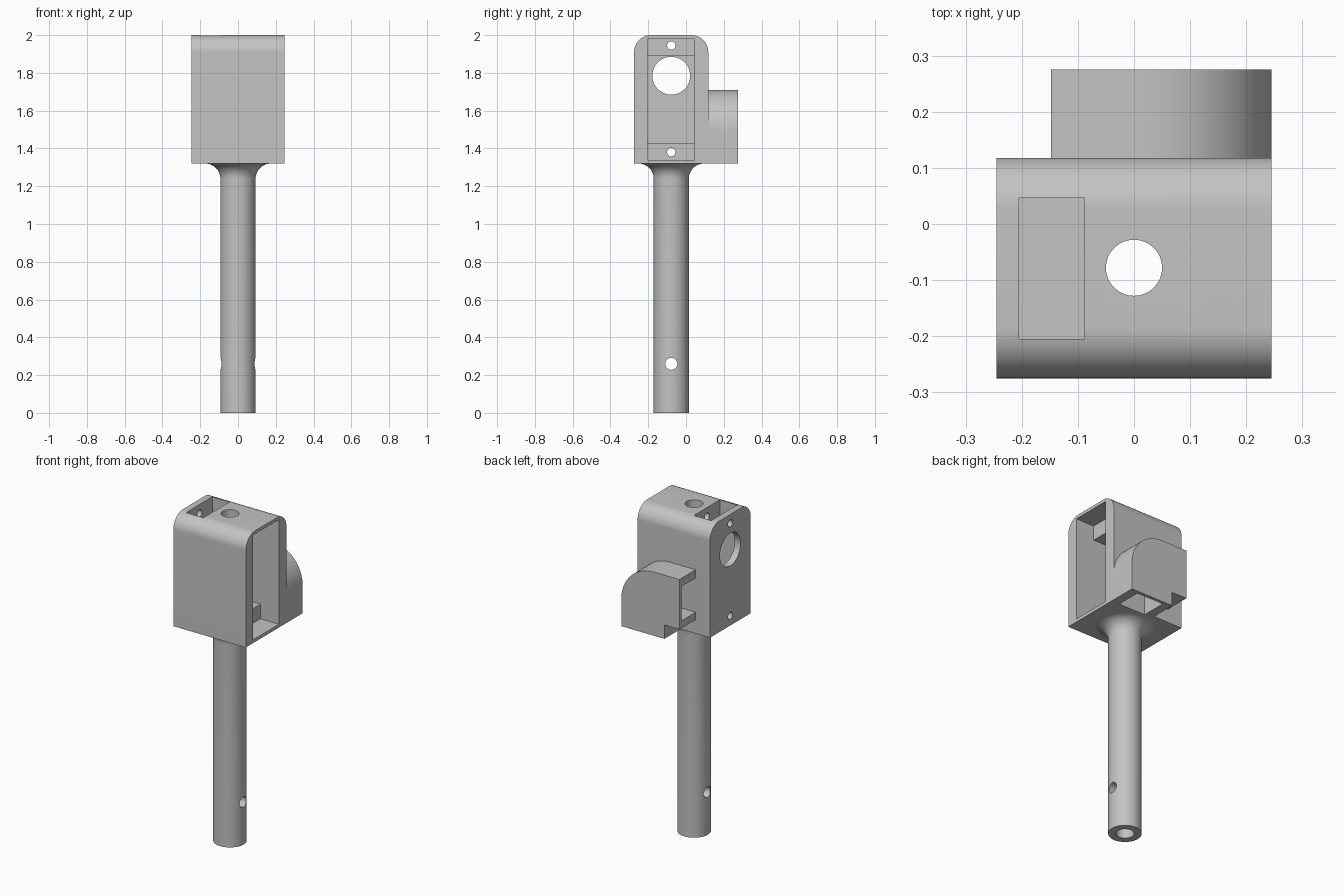
import bpy, bmesh, math
from mathutils import Matrix, Vector

if "Cube" in bpy.data.objects:
    bpy.data.objects.remove(bpy.data.objects["Cube"], do_unlink=True)

grey = bpy.data.materials.new("plain grey")
grey.use_nodes = True
colour = (0.55, 0.55, 0.55, 1)
grey.diffuse_color = colour
grey.node_tree.nodes["Principled BSDF"].inputs["Base Color"].default_value = colour

AXIS_Y = -0.078      # shaft and bore centre line
HALF = 0.245         # half width of the housing
BACK = 0.118         # back face of the housing
BASE = 1.32          # underside of the housing


def make(name, bm):
    bmesh.ops.recalc_face_normals(bm, faces=bm.faces)
    mesh = bpy.data.meshes.new(name)
    bm.to_mesh(mesh)
    bm.free()
    mesh.materials.append(grey)
    ob = bpy.data.objects.new(name, mesh)
    bpy.context.collection.objects.link(ob)
    return ob


def prism(name, points, direction):
    """Extrude a closed outline of 3D points."""
    bm = bmesh.new()
    face = bm.faces.new([bm.verts.new(p) for p in points])
    moved = bmesh.ops.extrude_face_region(bm, geom=[face])["geom"]
    verts = [g for g in moved if isinstance(g, bmesh.types.BMVert)]
    bmesh.ops.translate(bm, verts=verts, vec=Vector(direction))
    return make(name, bm)


def box(name, x, y, z):
    outline = [(x[0], y[0], z[0]), (x[1], y[0], z[0]), (x[1], y[1], z[0]), (x[0], y[1], z[0])]
    return prism(name, outline, (0, 0, z[1] - z[0]))


def rod(name, radius, length, centre, along_x=False, sides=48):
    bm = bmesh.new()
    turn = Matrix.Rotation(math.pi / 2, 4, 'Y') if along_x else Matrix()
    bmesh.ops.create_cone(bm, cap_ends=True, segments=sides, radius1=radius, radius2=radius,
                          depth=length, matrix=Matrix.Translation(centre) @ turn)
    return make(name, bm)


def arc(cx, cz, r, start, end, steps=16):
    angles = [math.radians(start + (end - start) * i / steps) for i in range(steps + 1)]
    return [(cx + r * math.cos(a), cz + r * math.sin(a)) for a in angles]


def combine(target, tool, operation):
    mod = target.modifiers.new(operation, 'BOOLEAN')
    mod.operation, mod.solver, mod.object = operation, 'EXACT', tool
    bpy.context.view_layer.objects.active = target
    bpy.ops.object.modifier_apply(modifier=mod.name)
    bpy.data.objects.remove(tool, do_unlink=True)


# Housing block with rounded upper edges
front, r = -0.275, 0.09
outline = [(front, BASE), (BACK, BASE)]
outline += arc(BACK - r, 2 - r, r, 0, 90) + arc(front + r, 2 - r, r, 90, 180)
body = prism("motor_housing_and_shaft", [(-HALF, y, z) for y, z in outline], (2 * HALF, 0, 0))

# Side cover on the back, rounded towards the left
cx, cz, r = 0.025, 1.49, 0.22
outline = [(-0.148, BASE), (HALF, BASE)] + arc(cx, cz, r, 0, 90, 24) + [(-0.148, cz + r)]
cover = prism("side_cover", [(x, 0.09, z) for x, z in outline], (0, 0.185, 0))
combine(body, cover, 'UNION')

# Shaft turned from a profile with a flared top
radius, flare = 0.093, 0.08
profile = [(0, 0), (radius, 0)]
profile += arc(radius + flare, BASE - flare, flare, 180, 90, 12)
profile += [(radius + flare, BASE + 0.01), (0, BASE + 0.01)]
bm = bmesh.new()
verts = [bm.verts.new((x, 0, z)) for x, z in profile]
edges = [bm.edges.new(pair) for pair in zip(verts, verts[1:])]
bmesh.ops.spin(bm, geom=verts + edges, axis=(0, 0, 1), cent=(0, 0, 0),
               angle=2 * math.pi, steps=64)
bmesh.ops.remove_doubles(bm, verts=bm.verts, dist=0.0001)
bmesh.ops.translate(bm, verts=bm.verts, vec=(0, AXIS_Y, 0))
combine(body, make("shaft", bm), 'UNION')

# Motor cavity: mounting slot, deep middle and top pocket
slot = (-0.205, 0.046)
cuts = [
    box("mounting_slot", (0.12, 0.3), slot, (1.34, 1.98)),
    box("motor_cavity", (-0.15, 0.2), slot, (1.43, 1.89)),
    box("top_pocket", (-0.205, -0.088), slot, (1.34, 2.1)),
    rod("output_hole", 0.1, 0.2, (-0.25, AXIS_Y, 1.785), True, 64),
    rod("long_bore", 0.05, 2.4, (0, AXIS_Y, 1)),
    rod("cross_hole", 0.032, 0.4, (0, AXIS_Y, 0.26), True, 32),
]
for z in (1.38, 1.945):
    cuts.append(rod("screw_hole", 0.022, 0.6, (0, AXIS_Y, z), True, 32))

# Hollow in the side cover, open to the right and below
outline = [(-0.2, 1.45), (0.19, 1.45)] + arc(cx, cz, 0.17, 0, 90)[1:] + [(-0.2, cz + 0.17)]
cuts += [
    prism("cover_hollow", [(x, BACK, z) for x, z in outline], (0, 0.137, 0)),
    box("cover_opening", (0.007, 0.19), (0.1, 0.255), (1.25, 1.5)),
    box("cover_notch", (-0.2, -0.046), (BACK, 0.3), (1.25, 1.405)),
]
for cutter in cuts:
    combine(body, cutter, 'DIFFERENCE')

bpy.ops.object.select_all(action='DESELECT')
body.select_set(True)
bpy.context.view_layer.objects.active = body
bpy.ops.object.shade_smooth_by_angle(angle=math.radians(30))
